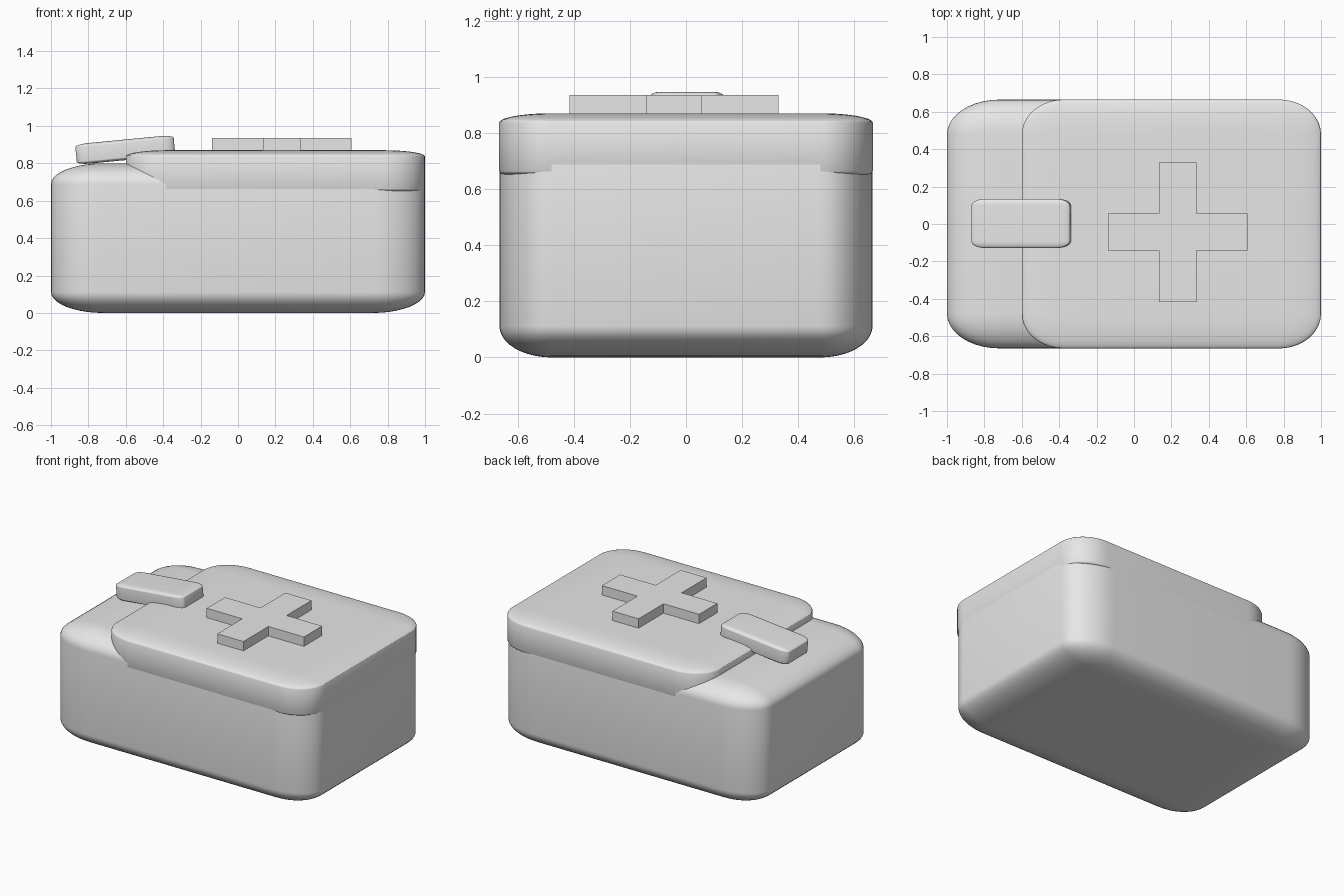
import bpy
import bmesh
from math import radians
from mathutils import Matrix, Vector

cube = bpy.data.objects.get("Cube")
if cube:
    bpy.data.objects.remove(cube, do_unlink=True)

# One plain grey for every part
grey = bpy.data.materials.new("plain grey")
grey.use_nodes = True
colour = (0.8, 0.8, 0.8, 1)
grey.diffuse_color = colour
grey.node_tree.nodes["Principled BSDF"].inputs["Base Color"].default_value = colour


def finish(name, bm, location, tilt=0, smooth=True):
    """Turn a bmesh into a placed, shaded object."""
    bmesh.ops.recalc_face_normals(bm, faces=bm.faces)
    mesh = bpy.data.meshes.new(name)
    bm.to_mesh(mesh)
    bm.free()
    mesh.materials.append(grey)
    obj = bpy.data.objects.new(name, mesh)
    bpy.context.collection.objects.link(obj)
    obj.location = location
    obj.rotation_euler.y = radians(tilt)
    if smooth:
        bpy.ops.object.select_all(action="DESELECT")
        obj.select_set(True)
        bpy.context.view_layer.objects.active = obj
        bpy.ops.object.shade_smooth_by_angle(angle=radians(30))
    return obj


def soft_box(name, half_size, location, tilt=0):
    """Box rounded before stretching, so its corners stretch with it."""
    bm = bmesh.new()
    bmesh.ops.create_cube(bm, size=2)
    bmesh.ops.bevel(bm, geom=bm.edges[:], offset=0.28, segments=10,
                    profile=0.5, affect="EDGES")
    bmesh.ops.transform(bm, matrix=Matrix.Diagonal((*half_size, 1)), verts=bm.verts)
    return finish(name, bm, location, tilt)


# Pouch body, the lid flap over its left part, and the tilted closing tab
soft_box("pouch_body", (1, 0.665, 0.4), (0, 0, 0.4))
soft_box("lid_flap", (0.8, 0.6655, 0.12), (0.2, 0, 0.75))
soft_box("closing_tab", (0.264, 0.131, 0.055), (-0.603, 0.003, 0.872), tilt=-5.5)

# Raised cross: one arm outline turned four times, then extruded
arm, half = 0.373, 0.1
corner = [Vector((arm, -half, 0)), Vector((arm, half, 0)), Vector((half, half, 0))]
bm = bmesh.new()
outline = [bm.verts.new(Matrix.Rotation(radians(90 * turn), 3, "Z") @ p)
           for turn in range(4) for p in corner]
face = bm.faces.new(outline)
result = bmesh.ops.extrude_face_region(bm, geom=[face])
top = [v for v in result["geom"] if isinstance(v, bmesh.types.BMVert)]
bmesh.ops.translate(bm, verts=top, vec=(0, 0, 0.095))
finish("raised_cross", bm, (0.233, -0.043, 0.84), smooth=False)
